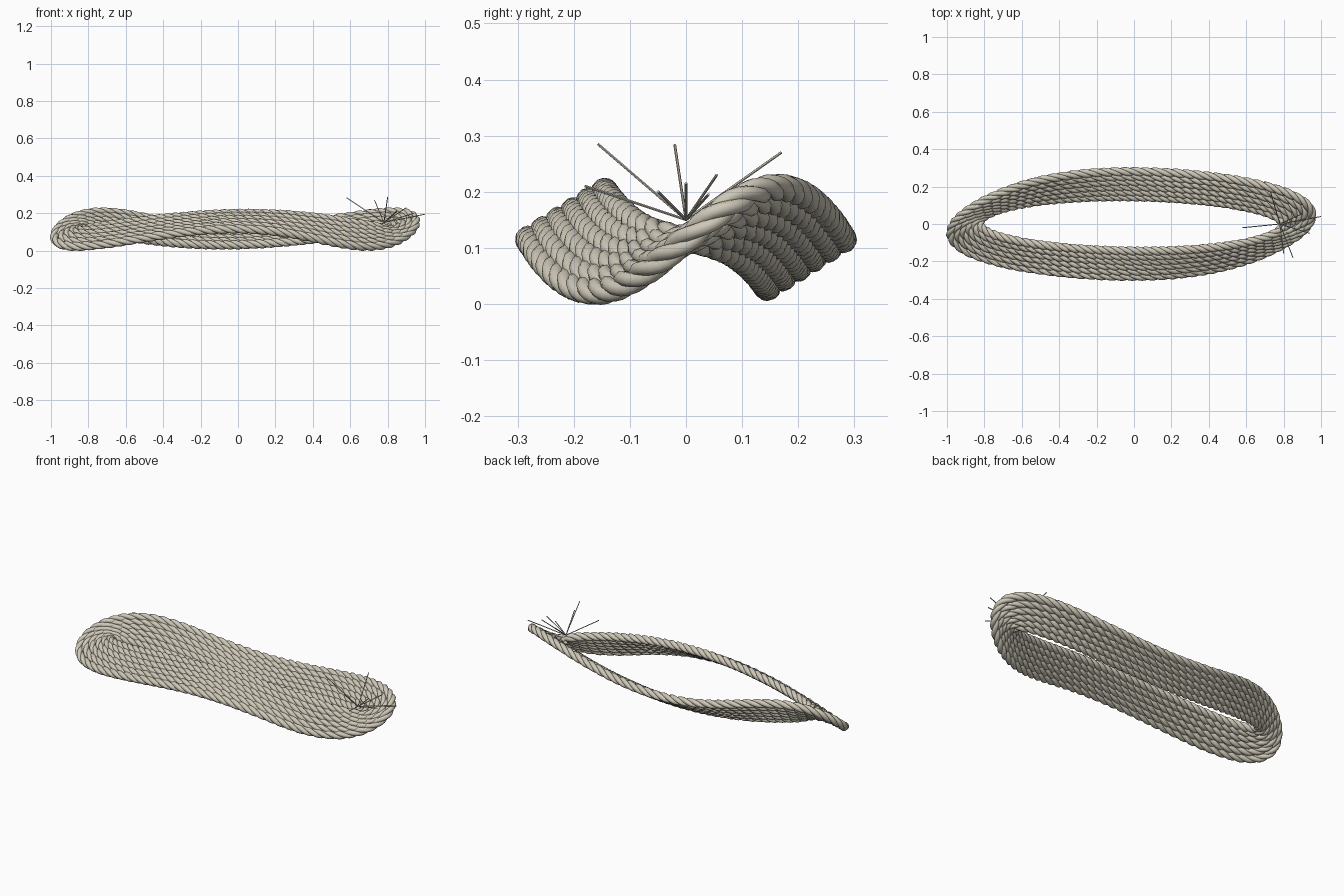
import bpy
from math import sin, cos, pi, radians
from mathutils import Vector

cube = bpy.data.objects.get("Cube")
if cube:
    bpy.data.objects.remove(cube, do_unlink=True)

beige = bpy.data.materials.new("natural_rope_beige")
beige.use_nodes = True
colour = (0.62, 0.58, 0.48, 1)
beige.diffuse_color = colour
beige.node_tree.nodes["Principled BSDF"].inputs["Base Color"].default_value = colour

MID = 0.115      # mid height of the band
ROPES = 6        # ropes laid side by side
STRANDS = 3      # strands twisted into each rope
TURNS = 26
STEPS = TURNS * 12


def band_point(t, w):
    """Point on the wavy band: t runs round it, w from inner (0) to outer (1) rim."""
    inner = (0.81, 0.145, -0.07 * sin(t) + 0.015 * sin(3 * t))
    outer = (0.95, 0.28, 0.06 * sin(t) + 0.06 * sin(3 * t))
    a, b, z = (p + (q - p) * w for p, q in zip(inner, outer))
    return Vector((a * cos(t) - 0.015 + 0.75 * z, b * sin(t), MID + z))


def even_angles(w, count):
    """Angles that divide one rope into equal lengths."""
    fine = count * 4
    angles = [2 * pi * i / fine for i in range(fine + 1)]
    pts = [band_point(t, w) for t in angles]
    total = [0.0]
    for p, q in zip(pts, pts[1:]):
        total.append(total[-1] + (q - p).length)
    result, j = [], 0
    for i in range(count):
        goal = total[-1] * i / count
        while total[j + 1] < goal:
            j += 1
        f = (goal - total[j]) / (total[j + 1] - total[j])
        result.append(angles[j] + f * (angles[j + 1] - angles[j]))
    return result


def tube(name, paths, radius, closed, sides):
    """Round tubes along paths, turned into one smooth mesh."""
    curve = bpy.data.curves.new(name, "CURVE")
    curve.dimensions = "3D"
    curve.bevel_depth = radius
    curve.bevel_resolution = sides
    curve.use_fill_caps = not closed
    for path in paths:
        spline = curve.splines.new("POLY")
        spline.points.add(len(path) - 1)
        for point, co in zip(spline.points, path):
            point.co = (*co, 1)
        spline.use_cyclic_u = closed
    curve.materials.append(beige)
    obj = bpy.data.objects.new(name, curve)
    bpy.context.collection.objects.link(obj)
    bpy.ops.object.select_all(action="DESELECT")
    obj.select_set(True)
    bpy.context.view_layer.objects.active = obj
    bpy.ops.object.convert(target="MESH")
    bpy.ops.object.shade_smooth_by_angle(angle=radians(50))


# Twisted ropes side by side across the band
for r in range(ROPES):
    w = r / (ROPES - 1)
    angles = even_angles(w, STEPS)
    frames = []
    for t in angles:
        along = (band_point(t + 0.01, w) - band_point(t - 0.01, w)).normalized()
        across = band_point(t, 1) - band_point(t, 0)
        across = (across - along * across.dot(along)).normalized()
        frames.append((band_point(t, w), across, along.cross(across)))
    strands = []
    for s in range(STRANDS):
        path = []
        for i, (centre, across, up) in enumerate(frames):
            turn = 2 * pi * (TURNS * i / STEPS + s / STRANDS + r / 6)
            path.append(centre + 0.0115 * (across * cos(turn) + up * sin(turn)))
        strands.append(path)
    tube(f"rope_{r + 1}", strands, 0.0135, True, 2)

# Loose stiff fibres sticking out where the ropes are joined
root = Vector((0.78, 0, 0.15))
tips = [(0.58, -0.02, 0.283), (0.8, -0.157, 0.285), (0.73, 0.17, 0.27), (0.9, 0.055, 0.23),
        (1.0, 0.04, 0.195), (0.94, -0.05, 0.2), (0.85, -0.18, 0.21), (0.85, 0, 0.215)]
tube("loose_fibres", [[root, Vector(tip)] for tip in tips], 0.0025, False, 1)
